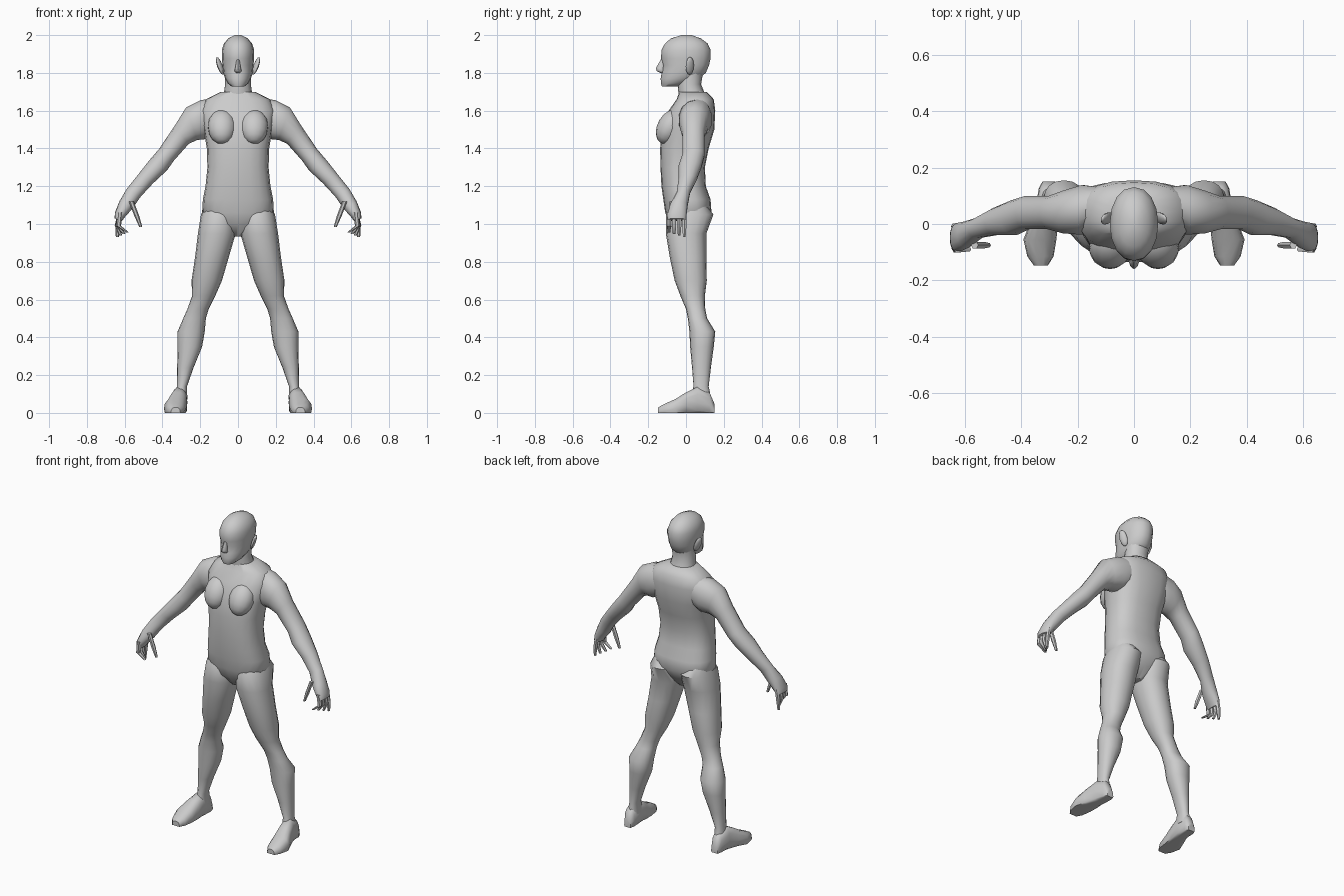
import bpy, bmesh, math
from mathutils import Vector, Matrix

if "Cube" in bpy.data.objects:
    bpy.data.objects.remove(bpy.data.objects["Cube"])


def finish(name, bm, mirror=False, angle=50):
    bmesh.ops.recalc_face_normals(bm, faces=bm.faces)
    me = bpy.data.meshes.new(name)
    bm.to_mesh(me)
    bm.free()
    ob = bpy.data.objects.new(name, me)
    bpy.context.collection.objects.link(ob)
    if mirror:
        ob.modifiers.new("Mirror", 'MIRROR').use_mirror_merge = False
    bpy.ops.object.select_all(action='DESELECT')
    ob.select_set(True)
    bpy.context.view_layer.objects.active = ob
    bpy.ops.object.shade_smooth_by_angle(angle=math.radians(angle))
    return ob


def add_loft(bm, rings, sides=16, power=2.3, floor=False):
    """Skin superellipse rings given as (centre, u, v)."""
    rows = []
    for c, u, v in rings:
        row = []
        for i in range(sides):
            a = 2 * math.pi * i / sides
            f = lambda t: math.copysign(abs(t) ** (2 / power), t)
            p = c + u * f(math.cos(a)) + v * f(math.sin(a))
            if floor:
                p.z = max(p.z, 0)
            row.append(bm.verts.new(p))
        rows.append(row)
    for r, s in zip(rows, rows[1:]):
        for i in range(sides):
            j = (i + 1) % sides
            bm.faces.new((r[i], r[j], s[j], s[i]))
    bm.faces.new(rows[0])
    bm.faces.new(rows[-1])


def limb(xa, za, xb, zb, yf, yb):
    """Ring spanning outline points a and b in the front view, yf..yb in depth."""
    a, b = Vector((xa, 0, za)), Vector((xb, 0, zb))
    return ((a + b) / 2 + Vector((0, (yf + yb) / 2, 0)), (a - b) / 2, Vector((0, (yb - yf) / 2, 0)))


def level(z, w, yf, yb):
    return limb(w, z, -w, z, yf, yb)


def loft(name, rings, mirror=False, **kw):
    bm = bmesh.new()
    add_loft(bm, rings, **kw)
    return finish(name, bm, mirror)


def ellipsoid(name, loc, scale, rot, seg=14):
    bm = bmesh.new()
    m = Matrix.LocRotScale(Vector(loc), rot, Vector(scale))
    bmesh.ops.create_uvsphere(bm, u_segments=seg, v_segments=seg // 2 + 1, radius=1, matrix=m)
    return finish(name, bm, True)


# Torso
loft("torso", [level(*r) for r in [
    (.935, .03, -.04, .05), (1.0, .14, -.09, .10), (1.06, .19, -.11, .135),
    (1.13, .186, -.12, .13), (1.2, .172, -.13, .105), (1.3, .162, -.135, .10),
    (1.4, .165, -.137, .12), (1.5, .182, -.127, .15), (1.6, .20, -.092, .155),
    (1.66, .17, -.05, .147), (1.70, .09, -.035, .11)]], sides=20, power=2.5)

# Chest
ellipsoid("chest", (.085, -.083, 1.515), (.075, .068, .10),
          Matrix.Rotation(math.radians(-30), 3, 'X').to_quaternion())

# Neck and head
loft("neck", [level(*r) for r in [
    (1.63, .09, -.04, .12), (1.69, .075, -.04, .10), (1.74, .068, -.045, .08),
    (1.80, .068, -.04, .09)]], power=2.1)
loft("head", [level(*r) for r in [
    (1.728, .034, -.128, -.04), (1.745, .055, -.133, .01), (1.77, .068, -.134, .07),
    (1.80, .078, -.129, .105), (1.84, .082, -.122, .122), (1.875, .085, -.132, .13),
    (1.92, .086, -.13, .131), (1.955, .075, -.112, .115), (1.982, .052, -.08, .08),
    (2.0, .018, -.025, .03)]], power=2.1)
loft("nose", [level(*r) for r in [
    (1.87, .008, -.134, -.11), (1.825, .015, -.16, -.11), (1.81, .019, -.155, -.11),
    (1.80, .012, -.135, -.11)]], sides=8, power=2)
ellipsoid("ear", (.096, .02, 1.837), (.012, .024, .05),
          Matrix.Rotation(math.radians(20), 3, 'Y').to_quaternion()
          @ Matrix.Rotation(math.radians(25), 3, 'Z').to_quaternion(), 10)

# Arms, from shoulder to palm
loft("arm", [limb(*r) for r in [
    (.10, 1.67, .12, 1.48, .02, .13), (.20, 1.655, .165, 1.45, -.04, .14),
    (.275, 1.617, .215, 1.445, -.035, .12), (.335, 1.52, .26, 1.425, -.02, .10),
    (.42, 1.395, .34, 1.335, -.02, .10), (.475, 1.33, .375, 1.285, -.04, .085),
    (.53, 1.26, .45, 1.215, -.04, .058), (.59, 1.185, .515, 1.145, -.05, .022),
    (.628, 1.12, .56, 1.08, -.085, .01), (.652, 1.06, .60, 1.035, -.10, .004),
    (.653, 1.03, .615, 1.015, -.098, 0)]], mirror=True, sides=14, power=2.1)

# Fingers and thumb
bm = bmesh.new()
fingers = [(-.09 + .027 * i, (.625, 1.06), (.64 - .004 * abs(i - 2), .99),
            (.585 + .018 * i, .955 - .008 * i)) for i in range(4)]
fingers.append((-.075, (.565, 1.12), (.535, 1.04), (.515, .985)))
for y, a, b, c in fingers:
    rings = []
    for (x, z), r in ((a, .013), (b, .013), (c, .008)):
        rings.append(limb(x + r, z, x - r, z, y - r, y + r))
    add_loft(bm, rings, sides=6, power=2)
finish("fingers", bm, True)

# Legs, from hip to ankle
loft("leg", [limb(xo, z, xi, z, yf, yb) for z, xi, xo, yf, yb in [
    (1.12, .06, .165, -.05, .09), (1.05, .012, .196, -.105, .145),
    (.95, .012, .212, -.107, .108), (.82, .05, .228, -.085, .108),
    (.70, .085, .246, -.06, .11), (.62, .12, .243, -.03, .10),
    (.55, .155, .268, 0, .102), (.50, .17, .29, .01, .112),
    (.43, .176, .32, .018, .155), (.35, .19, .32, .022, .147),
    (.24, .235, .322, .032, .132), (.14, .27, .324, .04, .12),
    (.07, .268, .335, .02, .135)]], mirror=True, power=2.2)

# Feet, from heel to toe
loft("foot", [(Vector(((xi + xo) / 2, y, (t - .03) / 2)), Vector(((xo - xi) / 2, 0, 0)),
               Vector((0, 0, (t + .03) / 2))) for y, xi, xo, t in [
    (.15, .28, .325, .05), (.125, .27, .338, .11), (.06, .268, .348, .14),
    (0, .27, .37, .11), (-.055, .275, .392, .075), (-.115, .285, .378, .048),
    (-.147, .305, .355, .03)]], mirror=True, sides=14, power=2.5, floor=True)
